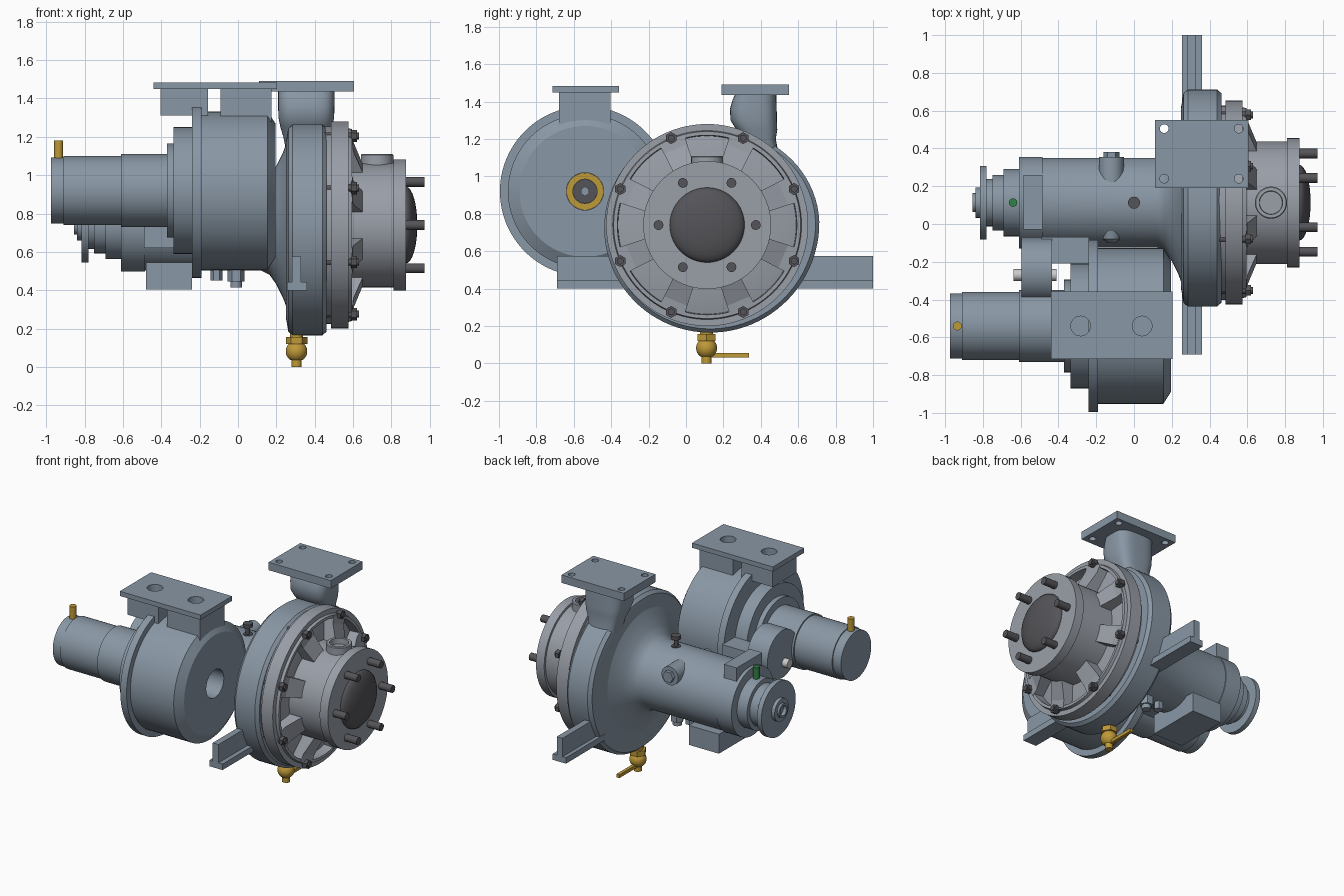
import bpy, bmesh, math
from math import sin, cos, pi, radians
from mathutils import Vector

if "Cube" in bpy.data.objects:
    bpy.data.objects.remove(bpy.data.objects["Cube"])


def material(name, rgb):
    m = bpy.data.materials.new(name)
    m.diffuse_color = (*rgb, 1)
    m.use_nodes = True
    m.node_tree.nodes["Principled BSDF"].inputs["Base Color"].default_value = m.diffuse_color
    return m


PAINT = material("blue_grey_paint", (0.25, 0.31, 0.375))
CAST = material("cast_grey", (0.32, 0.345, 0.39))
BRASS = material("brass", (0.52, 0.32, 0.04))
DARK = material("dark_steel", (0.09, 0.09, 0.10))
GREEN = material("green_cap", (0.03, 0.22, 0.06))
WHITE = material("white_pin", (0.7, 0.7, 0.7))
PUMP_Y, PUMP_Z = 0.113, 0.74
DRIVE_Y, DRIVE_Z = -0.54, 0.92


def loft(name, rings, mat=PAINT, smooth=True):
    """Skin a list of equal-length point rings and cap both ends."""
    bm = bmesh.new()
    vs = [[bm.verts.new(p) for p in ring] for ring in rings]
    n = len(vs[0])
    for a, b in zip(vs, vs[1:]):
        for i in range(n):
            j = (i + 1) % n
            bm.faces.new((a[i], a[j], b[j], b[i]))
    bm.faces.new(vs[0])
    bm.faces.new(vs[-1])
    bmesh.ops.remove_doubles(bm, verts=bm.verts, dist=1e-5)
    bmesh.ops.recalc_face_normals(bm, faces=bm.faces)
    me = bpy.data.meshes.new(name)
    bm.to_mesh(me)
    bm.free()
    if smooth:
        for p in me.polygons:
            p.use_smooth = True
        me.set_sharp_from_angle(angle=radians(30))
    ob = bpy.data.objects.new(name, me)
    bpy.context.collection.objects.link(ob)
    me.materials.append(mat)
    return ob


def lathe(name, origin, profile, mat=PAINT, axis=(1, 0, 0), n=64, smooth=True):
    """Revolve (distance along axis, radius) pairs round an axis."""
    rot = Vector((0, 0, 1)).rotation_difference(Vector(axis)).to_matrix()
    o = Vector(origin)
    rings = [[o + rot @ Vector((max(r, 1e-4) * cos(2 * pi * i / n), max(r, 1e-4) * sin(2 * pi * i / n), t))
              for i in range(n)] for t, r in profile]
    return loft(name, rings, mat, smooth)


def cyl(name, p0, p1, r, mat=PAINT, n=32, smooth=True):
    d = Vector(p1) - Vector(p0)
    return lathe(name, p0, [(0, r), (d.length, r)], mat, d.normalized(), n, smooth)


def box(name, lo, hi, mat=PAINT):
    (a, b, c), (d, e, f) = lo, hi
    return loft(name, [[(a, b, z), (d, b, z), (d, e, z), (a, e, z)] for z in (c, f)], mat, False)


def steps(*parts):
    """Stepped shaft profile from (x0, x1, r) sections."""
    return [p for a, b, r in parts for p in ((a, r), (b, r))]


def drill(ob, centres, r, z0, z1):
    for x, y in centres:
        c = cyl(ob.name + "_cutter", (x, y, z0), (x, y, z1), r, smooth=False)
        c.hide_render = True
        c.hide_viewport = True
        m = ob.modifiers.new("hole", 'BOOLEAN')
        m.operation, m.object = 'DIFFERENCE', c


def polar(x, r, a):
    return Vector((x, PUMP_Y + r * cos(a), PUMP_Z + r * sin(a)))


P = (0, PUMP_Y, PUMP_Z)
D = (0, DRIVE_Y, DRIVE_Z)

# Spiral volute casing, radius growing round to the outlet
def spiral(t):
    return 0.525 + 0.075 * (t / 270 if t < 270 else (1 + cos(pi * (t - 270) / 90)) / 2)

rings = [[polar(x, spiral(t) - d, radians(90 + t)) for t in range(0, 360, 4)]
         for x, d in ((0.25, 0.09), (0.262, 0.02), (0.285, 0), (0.44, 0), (0.462, 0.02))]
loft("volute_casing", rings)

# Discharge neck and drilled flange
def soft(v):
    return math.copysign(abs(v) ** 0.6, v)

neck = [(1.10, 0.41, 0.09, 0.10), (1.20, 0.395, 0.085, 0.12), (1.25, 0.378, 0.11, 0.135), (1.30, 0.362, 0.124, 0.145),
        (1.36, 0.36, 0.125, 0.147), (1.41, 0.366, 0.117, 0.147), (1.44, 0.373, 0.11, 0.147)]
loft("discharge_neck", [[(0.356 + hx * soft(cos(2 * pi * i / 48)), y + hy * soft(sin(2 * pi * i / 48)), z)
                         for i in range(48)] for z, y, hy, hx in neck])
flange = box("discharge_flange", (0.11, 0.19, 1.435), (0.605, 0.55, 1.492))
drill(flange, [(x, y) for x in (0.16, 0.555) for y in (0.24, 0.505)], 0.023, 1.4, 1.55)

# Front cover with recessed web, ribs and bolts
lathe("front_cover", P, [(0.44, 0.515), (0.485, 0.515), (0.485, 0.54), (0.575, 0.54), (0.575, 0.505), (0.595, 0.5),
                         (0.595, 0.48), (0.525, 0.476), (0.555, 0.34), (0.555, 0.2)], CAST, n=96)
for k in range(8):
    a = radians(22.5 + 45 * k)
    side = Vector((0, -sin(a), cos(a)))
    prof = ((0.5, 0.49), (0.597, 0.49), (0.602, 0.44), (0.65, 0.32), (0.5, 0.32))
    loft("cover_rib", [[polar(x, r, a) + side * s * (0.4 + r) for x, r in prof] for s in (-0.08, 0.08)], CAST, False)
    cyl("cover_bolt_head", polar(0.59, 0.503, a), polar(0.62, 0.503, a), 0.032, DARK, 6)
    cyl("cover_bolt_tail", polar(0.45, 0.503, a), polar(0.63, 0.503, a), 0.018, DARK, 16)

# Suction nozzle, dark bore dome, studs and filler boss
lathe("suction_nozzle", P, [(0.52, 0.325), (0.81, 0.325), (0.81, 0.342), (0.875, 0.342), (0.875, 0.2), (0.8, 0.2)],
      CAST)
lathe("suction_dome", P, [(0.82, 0.2), (0.875, 0.2)] +
      [(0.875 + 0.06 * sin(i * pi / 16), 0.2 * cos(i * pi / 16)) for i in range(1, 9)], DARK)
for k in range(6):
    a = radians(60 * k)
    cyl("suction_stud", polar(0.86, 0.26, a), polar(0.972, 0.26, a), 0.026, DARK, 20)
lathe("filler_boss", (0.725, PUMP_Y, 0), [(0.95, 0.085), (1.105, 0.085), (1.11, 0.08), (1.11, 0.062), (1.07, 0.06),
                                          (1.07, 0)], CAST, (0, 0, 1))

# Bearing housing, back cone and drive pulley
lathe("bearing_housing", P, [(-0.61, 0)] + steps((-0.61, -0.485, 0.243), (-0.485, 0.12, 0.237)) +
      [(0.165, 0.26), (0.2, 0.31), (0.235, 0.38), (0.26, 0.45), (0.28, 0.46)])
lathe("shaft_pulley", P, [(-0.83, 0), (-0.83, 0.035), (-0.855, 0.035), (-0.855, 0.05), (-0.84, 0.05)] +
      steps((-0.84, -0.815, 0.08), (-0.815, -0.78, 0.195), (-0.78, -0.75, 0.125),
            (-0.75, -0.69, 0.147), (-0.69, -0.6, 0.178)))
box("housing_top_block", (-0.585, -0.03, 0.85), (-0.485, 0.26, 1.03))
box("bearing_foot", (-0.48, -0.085, 0.405), (-0.24, 0.311, 0.545))

# Side bosses, vent plug, oil cap and drains
cyl("sight_boss", (-0.12, 0.15, 0.885), (-0.12, 0.355, 0.885), 0.066)
cyl("sight_plug", (-0.12, 0.35, 0.885), (-0.12, 0.38, 0.885), 0.042, PAINT, 6)
lathe("rear_boss", (-0.12, 0.02, 0.87), [(0, 0.066), (0.1, 0.045), (0.12, 0.02)], axis=(0, -1, 0))
lathe("vent_plug", (0, PUMP_Y, 0.95), steps((0, 0.03, 0.032), (0.03, 0.08, 0.015), (0.08, 0.105, 0.032)), DARK,
      (0, 0, 1), 16)
cyl("oil_cap", (-0.64, PUMP_Y, 0.9), (-0.64, PUMP_Y, 1.0), 0.022, GREEN)
for x, z, r in ((-0.112, 0.45, 0.032), (-0.01, 0.445, 0.045)):
    cyl("drain_plug", (x, PUMP_Y, z), (x, PUMP_Y, 0.53), r, PAINT, 6)
cyl("drain_tip", (-0.01, PUMP_Y, 0.415), (-0.01, PUMP_Y, 0.46), 0.03)

# Inverted-T mounting feet on both sides of the volute
tee = ((0.255, 0.4), (0.36, 0.4), (0.36, 0.443), (0.328, 0.443), (0.328, 0.575), (0.282, 0.575), (0.282, 0.443),
       (0.255, 0.443))
for name, y0, y1 in (("right_foot", 0.5, 1.0), ("left_foot", -0.69, -0.28)):
    loft(name, [[(x, y, z) for x, z in tee] for y in (y0, y1)], PAINT, False)

# Brass drain valve with lever
V = (0.305, 0.11)
lathe("drain_valve", (*V, 0), [(0, 0.027), (0.04, 0.027)] +
      [(0.082 - 0.056 * cos(radians(a)), 0.056 * sin(radians(a))) for a in range(35, 150, 10)] +
      [(0.13, 0.035), (0.2, 0.035)], BRASS, (0, 0, 1), 32)
cyl("valve_nut", (*V, 0.12), (*V, 0.157), 0.056, BRASS, 6)
box("valve_lever", (0.293, 0.11, 0.033), (0.317, 0.338, 0.056), BRASS)

# Drive unit: stepped body with hollow front bore
lathe("drive_body", D, [(-0.975, 0)] + steps((-0.975, -0.91, 0.172), (-0.91, -0.61, 0.18), (-0.61, -0.37, 0.19),
                                             (-0.37, -0.335, 0.245), (-0.335, -0.24, 0.33), (-0.24, -0.19, 0.455)) +
      [(-0.19, 0.412), (0.155, 0.412), (0.195, 0.35), (0.195, 0.1), (-0.1, 0.1), (-0.1, 0)], n=96)
lathe("bore_ring", D, [(-0.11, 0.099), (-0.06, 0.099), (-0.06, 0.065), (-0.11, 0.065)], BRASS)
cyl("bore_shaft", (-0.11, DRIVE_Y, DRIVE_Z), (-0.07, DRIVE_Y, DRIVE_Z), 0.064, DARK)
cyl("bore_bolt", (-0.08, DRIVE_Y, DRIVE_Z), (-0.055, DRIVE_Y, DRIVE_Z), 0.026, PAINT, 6)
cyl("brass_pin", (-0.935, DRIVE_Y, 1.05), (-0.935, DRIVE_Y, 1.18), 0.023, BRASS)

# Twin ports on top of the drive
for name, x0, x1, n0, n1, hx, z in (("rear_port", -0.44, -0.125, -0.405, -0.157, -0.283, 1.31),
                                    ("front_port", -0.125, 0.203, -0.09, 0.175, 0.043, 1.25)):
    neck_ob = box(name + "_neck", (n0, -0.68, z), (n1, -0.405, 1.45))
    plate = box(name + "_plate", (x0, -0.715, 1.448), (x1, -0.358, 1.482))
    for ob in (neck_ob, plate):
        drill(ob, [(hx, DRIVE_Y)], 0.052, 1.36, 1.55)

# Coupling bracket, disc and pin between drive and housing
box("link_bracket", (-0.49, -0.21, 0.62), (-0.237, -0.07, 0.98))
cyl("link_disc", (-0.595, -0.245, 0.94), (-0.435, -0.245, 0.94), 0.17, PAINT, 64)
cyl("link_pin", (-0.637, -0.27, 0.87), (-0.41, -0.27, 0.87), 0.031, WHITE)
